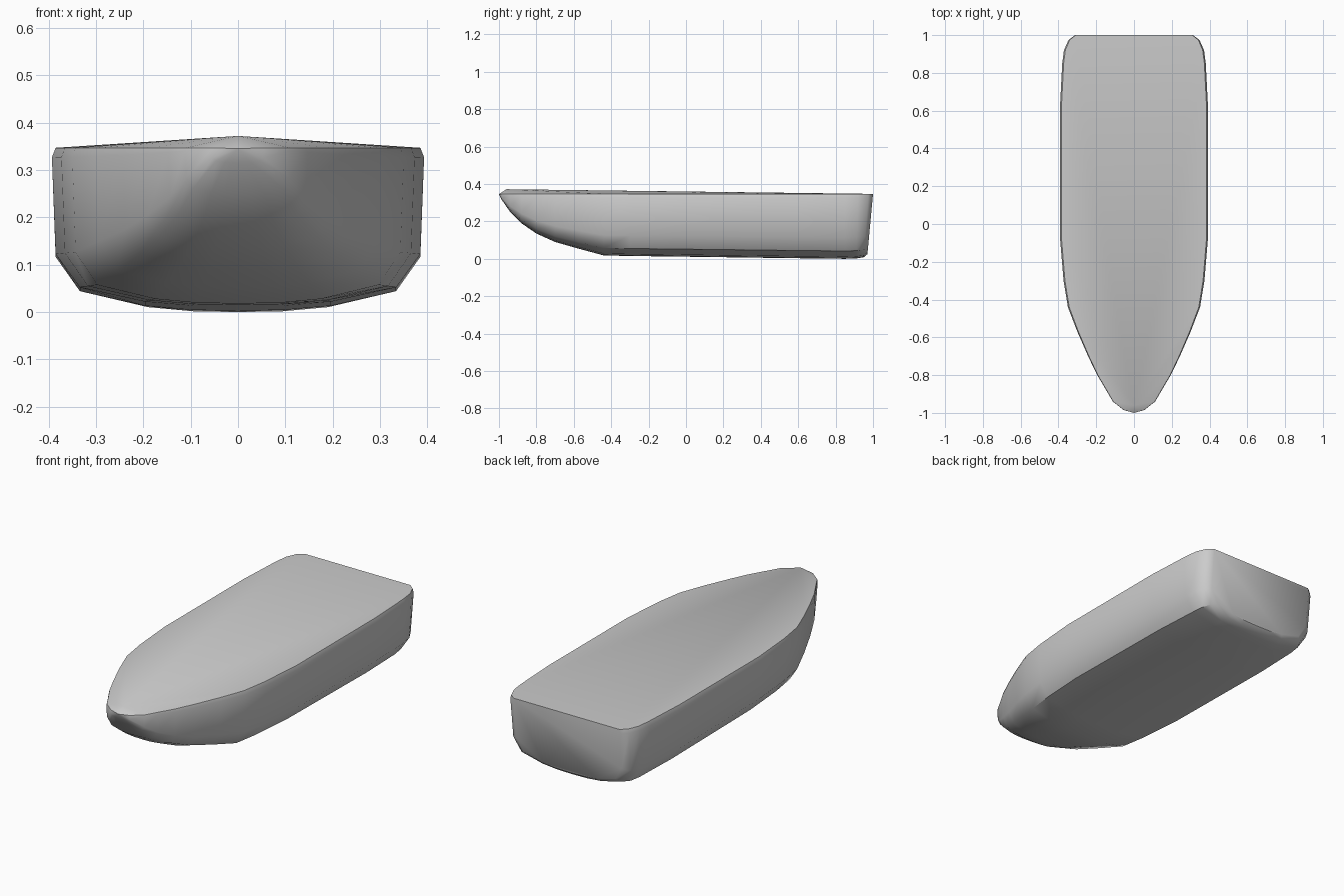
import bpy
import bmesh

default = bpy.data.objects.get("Cube")
if default:
    bpy.data.objects.remove(default, do_unlink=True)

# One plain grey paint for the whole boat
grey = bpy.data.materials.new("light_grey")
grey.use_nodes = True
colour = (0.6, 0.6, 0.6, 1)
grey.diffuse_color = colour
grey.node_tree.nodes["Principled BSDF"].inputs["Base Color"].default_value = colour

RIM = 0.347
# Half cross-section from keel to rim, as fractions of width and height
PROFILE = [(0, 0), (0.25, 0.005), (0.5, 0.03), (0.85, 0.12),
           (0.98, 0.33), (1, 0.94), (0.98, 1)]
# Stations from bow to stern: y, half width, keel height, backward lean
STATIONS = [(-0.985, 0.055, 0.315, 0), (-0.94, 0.112, 0.25, 0),
            (-0.88, 0.147, 0.19, 0), (-0.8, 0.195, 0.135, 0),
            (-0.7, 0.243, 0.09, 0), (-0.57, 0.3, 0.053, 0),
            (-0.44, 0.35, 0.018, 0), (-0.3, 0.373, 0.015, 0),
            (-0.06, 0.393, 0.012, 0), (0.6, 0.393, 0.003, 0),
            (0.85, 0.38, 0, 0), (0.92, 0.371, 0.002, 0.01),
            (0.975, 0.347, 0.008, 0.025), (1, 0.315, 0.025, 0.03)]


def station_ring(bm, y, width, keel, lean):
    """Full section from right rim, under the keel, to left rim."""
    right = [(-x, f) for x, f in reversed(PROFILE)]
    return [bm.verts.new((x * width, y - lean * (1 - f), keel + (RIM - keel) * f))
            for x, f in right + PROFILE[1:]]


bm = bmesh.new()
rings = [station_ring(bm, *s) for s in STATIONS]

# Hull sides and bottom
for a, b in zip(rings, rings[1:]):
    for i in range(len(a) - 1):
        bm.faces.new((a[i], a[i + 1], b[i + 1], b[i]))

# Bow tip and flat transom
tip = bm.verts.new((0, -1, 0.345))
for p, q in zip(rings[0], rings[0][1:]):
    bm.faces.new((tip, q, p))
bm.faces.new(rings[-1])

# Deck fanning out from a low peak at the bow
peak = bm.verts.new((0, -0.96, 0.372))
edge = [tip] + [r[-1] for r in rings] + [r[0] for r in reversed(rings)]
for p, q in zip(edge, edge[1:] + edge[:1]):
    bm.faces.new((peak, p, q))

bmesh.ops.recalc_face_normals(bm, faces=bm.faces)
mesh = bpy.data.meshes.new("boat_hull")
bm.to_mesh(mesh)
bm.free()
mesh.materials.append(grey)
hull = bpy.data.objects.new("boat_hull", mesh)
bpy.context.collection.objects.link(hull)

bpy.ops.object.select_all(action="DESELECT")
hull.select_set(True)
bpy.context.view_layer.objects.active = hull
bpy.ops.object.shade_smooth_by_angle(angle=0.72)
